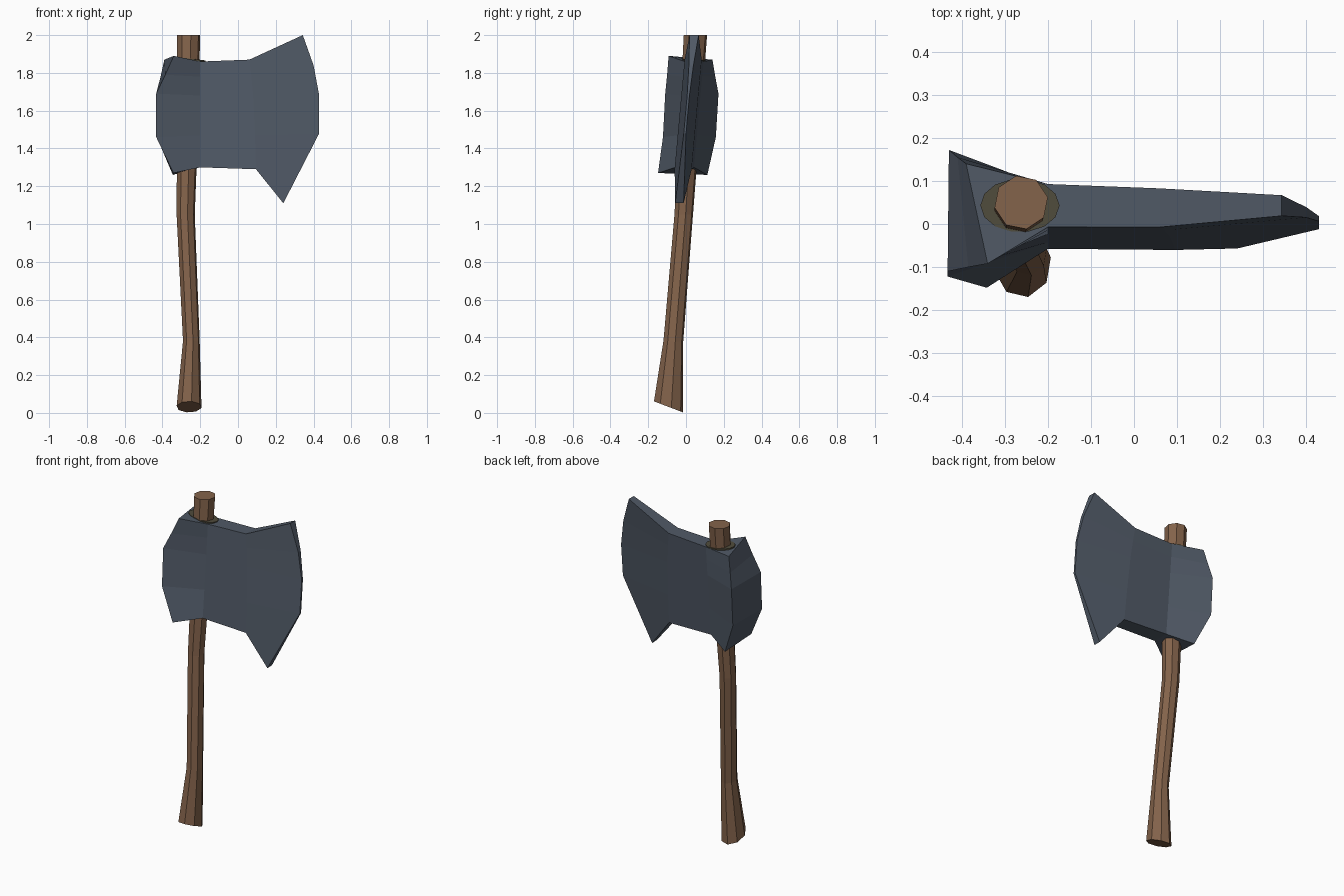
import bpy, bmesh, math

if "Cube" in bpy.data.objects:
    bpy.data.objects.remove(bpy.data.objects["Cube"])


def material(name, rgb):
    m = bpy.data.materials.new(name)
    m.diffuse_color = (*rgb, 1)
    m.use_nodes = True
    m.node_tree.nodes["Principled BSDF"].inputs["Base Color"].default_value = m.diffuse_color
    return m


def loft(name, rings, mat, strip_caps=False):
    """Skin a stack of closed rings and cap both ends."""
    bm = bmesh.new()
    rows = [[bm.verts.new(p) for p in ring] for ring in rings]
    n = len(rows[0])
    for a, b in zip(rows, rows[1:]):
        for i in range(n):
            j = (i + 1) % n
            bm.faces.new((a[i], a[j], b[j], b[i]))
    for row in (rows[0], rows[-1]):
        if strip_caps:
            for i in range(n // 2 - 1):
                bm.faces.new((row[i], row[i + 1], row[n - 2 - i], row[n - 1 - i]))
        else:
            bm.faces.new(row)
    bmesh.ops.recalc_face_normals(bm, faces=bm.faces[:])
    me = bpy.data.meshes.new(name)
    bm.to_mesh(me)
    bm.free()
    me.materials.append(mat)
    ob = bpy.data.objects.new(name, me)
    bpy.context.collection.objects.link(ob)
    return ob


steel = material("dark steel", (0.08, 0.10, 0.132))
wood = material("brown wood", (0.23, 0.125, 0.07))
olive = material("olive stain", (0.08, 0.072, 0.045))

# Handle: eight-sided rings (x, y, z, x radius, y radius, tilt of the ring)
path = [(-0.259, -0.093, 0.032, 0.067, 0.078, -0.38),
        (-0.247, -0.067, 0.38, 0.045, 0.053, -0.08),
        (-0.277, -0.012, 1.05, 0.049, 0.050, 0),
        (-0.272, 0.003, 1.28, 0.053, 0.053, 0),
        (-0.262, 0.050, 2.0, 0.063, 0.063, 0)]
rings = []
for x, y, z, rx, ry, tilt in path:
    ring = []
    for k in range(8):
        t = math.tau * (k + 0.25) / 8
        dy = ry * math.sin(t)
        ring.append((x + rx * math.cos(t), y + dy, z + tilt * dy))
    rings.append(ring)
loft("handle", rings, wood)


# Axe head: five levels, each a ring of poll, neck, cheek and cutting edge
def mid_y(x, z):
    return 0.013 + 0.09 * (z - 1.58) - 0.023 * x


poll_front = [(-0.34, -0.092, 1.89), (-0.385, -0.10, 1.79), (-0.433, -0.11, 1.69),
              (-0.433, -0.122, 1.46), (-0.342, -0.148, 1.27)]
poll_back = [(-0.39, 0.14, 1.87), (-0.41, 0.155, 1.78), (-0.43, 0.172, 1.69),
             (-0.43, 0.158, 1.46), (-0.345, 0.113, 1.26)]
# Stations as (x, z, half thickness)
neck = [(-0.2, z, 0.05) for z in (1.86, 1.78, 1.68, 1.47, 1.30)]
cheek = [(0.06, 1.87, 0.045), (0.07, 1.79, 0.045), (0.08, 1.68, 0.045),
         (0.09, 1.47, 0.045), (0.095, 1.29, 0.045)]
edge = [(0.343, 2.0, 0.024), (0.40, 1.84, 0.012), (0.43, 1.68, 0.006),
        (0.43, 1.48, 0.006), (0.24, 1.11, 0.022)]
rings = []
for i in range(5):
    stations = [s[i] for s in (neck, cheek, edge)]
    front = [(x, mid_y(x, z) - h, z) for x, z, h in stations]
    back = [(x, mid_y(x, z) + h, z) for x, z, h in reversed(stations)]
    rings.append([poll_front[i], *front, *back, poll_back[i]])
loft("axe_head", rings, steel, strip_caps=True)

# Thin stained patch where the handle leaves the head
rings = []
for lift in (-0.004, 0.005):
    ring = []
    for k in range(14):
        t = math.tau * k / 14
        x, y = -0.265 + 0.092 * math.cos(t), 0.043 + 0.062 * math.sin(t)
        ring.append((x, y, 1.861 + 0.12 * max(0, -0.2 - x) - 0.05 * (y - 0.043) + lift))
    rings.append(ring)
loft("handle_socket_stain", rings, olive)
